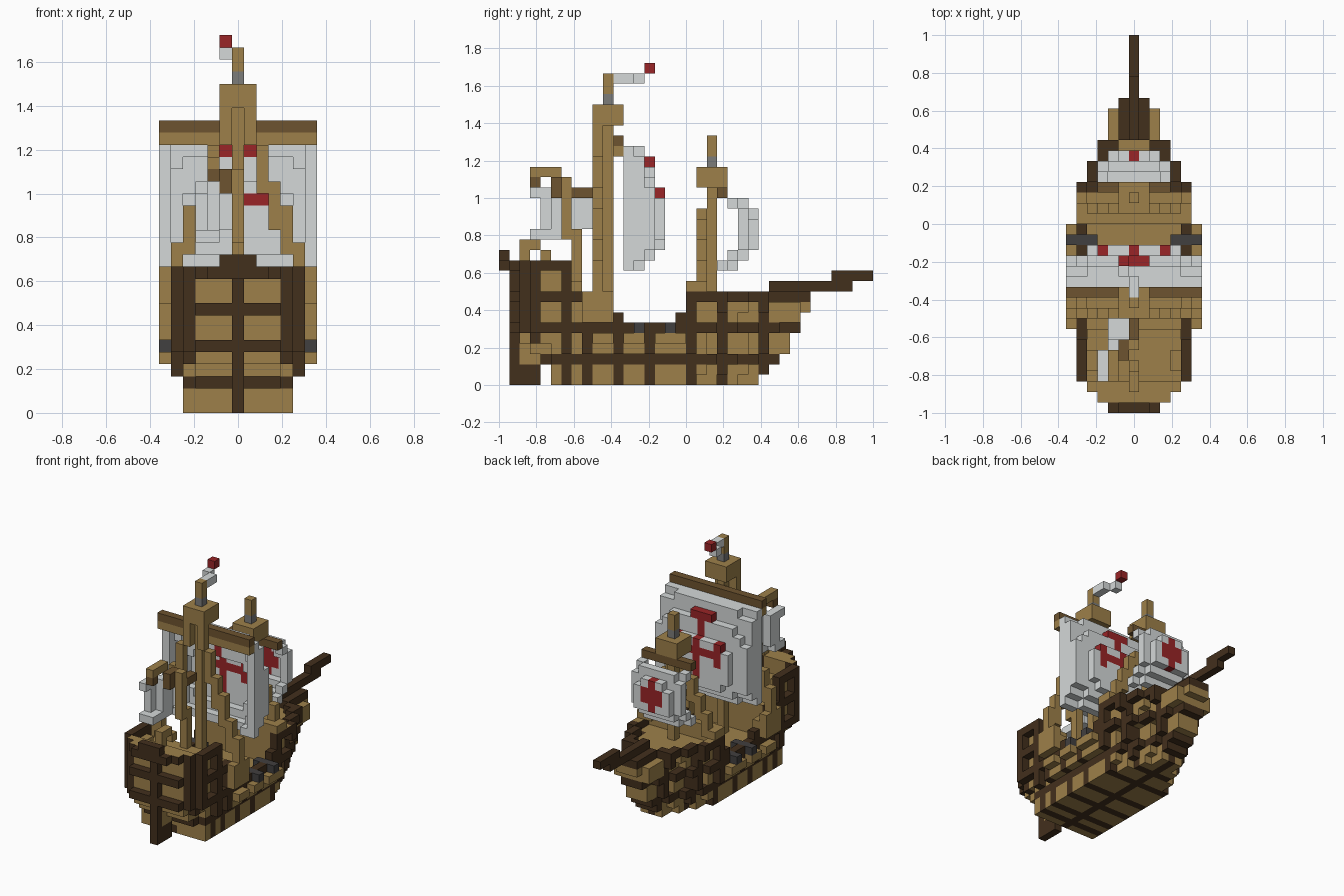
import bpy, bmesh
from mathutils import Vector

if "Cube" in bpy.data.objects:
    bpy.data.objects.remove(bpy.data.objects["Cube"])

U = 1 / 18  # edge of one block
TAN, DARK, BROWN, SAIL, RED, IRON, STEEL = range(7)
PALETTE = [("tan_wood", (.34, .216, .068)), ("dark_wood", (.055, .029, .012)),
           ("brown_wood", (.155, .087, .029)), ("sailcloth", (.66, .69, .69)),
           ("red_paint", (.32, .018, .02)), ("dark_iron", (.053, .05, .05)),
           ("grey_steel", (.2, .2, .195))]
MATS = []
for label, rgb in PALETTE:
    mat = bpy.data.materials.new(label)
    mat.use_nodes = True
    mat.diffuse_color = (*rgb, 1)
    mat.node_tree.nodes["Principled BSDF"].inputs["Base Color"].default_value = (*rgb, 1)
    MATS.append(mat)


def block(cells, xs, ys, zs, colour):
    """Fill an inclusive range of blocks; single numbers mean one block."""
    spans = [(s, s) if isinstance(s, int) else s for s in (xs, ys, zs)]
    for i in range(spans[0][0], spans[0][1] + 1):
        for j in range(spans[1][0], spans[1][1] + 1):
            for k in range(spans[2][0], spans[2][1] + 1):
                cells[i, j, k] = colour


def build(name, cells, planked=()):
    """Turn blocks into one mesh of outer faces; planked blocks get a tan top."""
    bm = bmesh.new()
    verts = {}

    def corner(p):
        key = tuple(round(c) for c in p)
        if key not in verts:
            x, y, z = key
            verts[key] = bm.verts.new(((x - .5) * U, y * U - 1, z * U))
        return verts[key]

    for cell, colour in cells.items():
        for axis in range(3):
            for side in (0, 1):
                n = list(cell)
                n[axis] += 2 * side - 1
                if tuple(n) in cells:
                    continue
                a, b = Vector((0, 0, 0)), Vector((0, 0, 0))
                a[(axis + 1) % 3] = 1
                b[(axis + 2) % 3] = 1
                o = Vector(cell)
                o[axis] += side
                loop = [o, o + a, o + a + b, o + b]
                if not side:
                    loop.reverse()
                top = axis == 2 and side and cell in planked
                bm.faces.new([corner(p) for p in loop]).material_index = TAN if top else colour
    mesh = bpy.data.meshes.new(name)
    bm.to_mesh(mesh)
    bm.free()
    for mat in MATS:
        mesh.materials.append(mat)
    obj = bpy.data.objects.new(name, mesh)
    bpy.context.collection.objects.link(obj)


# Hull: half width from bow taper, stern taper and a cap for each layer
BOW_END = [24, 25, 26, 27, 27, 28, 28, 29, 29]
STERN_START = [5, 5, 4, 3, 2, 1]
CAP = [4, 4, 4, 5]
RIBS = {3, 6, 8, 11, 14, 18, 21, 25}


def half_width(j, k):
    end = BOW_END[min(k, 8)]
    start = STERN_START[min(k, 5)]
    if j < start or j > end:
        return -1
    cap = CAP[k] if k < 4 else 5
    if k == 8 and j >= 26:
        cap = 1
    w = min(cap, (end - j) // 2 + 1, j - start + (4 if k < 2 else 3))
    # plank panels sit one block inside the dark frame at stern and bow
    panel = k > 2 and k % 3 != 2 and j not in RIBS and (4 <= j <= 7 or 18 < j < 26)
    return w - 1 if panel else w


def top_level(j):
    steps = [(6, 11), (7, 9), (8, 8), (10, 7), (11, 6), (16, 5), (17, 6), (18, 9), (29, 8)]
    return next(level for last, level in steps if j <= last)


def deck_level(j):
    return 9 if j <= 7 else 4 if j < 18 else 7


hull = {}
for j in range(1, 30):
    for k in range(top_level(j) + 1):
        w = half_width(j, k)
        for i in range(-w, w + 1):
            shell = (abs(i) == w or abs(i) > half_width(j - 1, k)
                     or abs(i) > half_width(j + 1, k))
            if k > deck_level(j) and not shell and j != 2:
                continue
            if j == 1 and k % 3 != 2 and i != 0:
                continue  # recessed panels of the stern wall
            stern = j <= 3 and abs(i) < 5
            rib = i in (0, -4, 4) if stern else j in RIBS or (j == 17 and k == 6)
            banded = (shell or j == 1) and (k % 3 == 2 or rib)
            floor = k == 0 and (i == 0 or j in RIBS)
            hull[i, j, k] = DARK if banded or floor or (stern and rib and j == 2) else TAN
# break of the stern deck and of the foredeck
block(hull, (-4, 4), 8, (5, 8), TAN)
block(hull, (-5, 5), 18, 9, TAN)
block(hull, (-4, 4), 18, (5, 8), TAN)
for s in (-1, 1):
    # channels along the widest part and cheek planks on the bow
    for j in range(8, 18):
        if j not in RIBS:
            block(hull, 6 * s, j, 4, TAN)
    block(hull, 6 * s, (8, 10), (6, 8), TAN)
    block(hull, 2 * s, (26, 28), (6, 7), TAN)

# Cannons poking through the bulwark
cannons = {}
for j in (13, 16):
    for s in (-1, 1):
        for i in (4, 5, 6):
            block(cannons, s * i, j, 5, IRON)
planked = {(i, j, k) for i, j, k in hull
           if (k == 11 and j <= 2) or (k == 8 and j in (19, 20))}
build("hull", {c: m for c, m in hull.items() if c not in cannons}, planked)
build("cannons", cannons)

rudder = {}
block(rudder, 0, (1, 3), (0, 1), DARK)
block(rudder, 0, (2, 3), (2, 3), TAN)
block(rudder, 0, 1, (2, 4), DARK)
build("rudder", rudder)

stern_board = {}
block(stern_board, (-2, 2), 0, 11, DARK)
block(stern_board, (-1, 1), 0, 12, DARK)
build("stern_board", stern_board)

bowsprit = {}
block(bowsprit, 0, (26, 33), 9, DARK)
block(bowsprit, 0, (32, 35), 10, DARK)
block(bowsprit, (-1, 1), (26, 29), 8, DARK)
build("bowsprit", bowsprit)


# Masts with lookout platforms and stepped shrouds
def mast(name, j, base, nest, shrouds):
    cells = {}
    block(cells, 0, j, (base, nest + 4), TAN)
    block(cells, (-1, 1), (j - 1, j + 1), (nest, nest + 1), TAN)
    block(cells, 0, j, nest + 2, STEEL)
    build(name, cells)
    ropes = {}
    for i, low, high in shrouds:
        for s in (-1, 1):
            block(ropes, s * i, j - 1, (low, high), TAN)
    build(name + "_shrouds", ropes)


mast("main_mast", 10, 5, 25, [(1, 22, 24), (2, 18, 21), (3, 15, 18),
                              (4, 13, 16), (5, 10, 13), (6, 6, 11)])
mast("fore_mast", 20, 8, 19, [(1, 15, 16), (2, 13, 15), (3, 11, 13), (4, 9, 11), (5, 9, 9)])

yards = {}
block(yards, (-6, 6), 11, 23, BROWN)
block(yards, (-6, 6), 11, 22, TAN)
block(yards, (-3, 3), 21, 18, BROWN)
build("yards", yards)


# Billowing square sails: each row has a depth and the half width of its crown
def sail(name, half, j0, low, rows, deep_edge, painted):
    cells = {}
    head = low + len(rows) - 1
    for k, (depth, crown) in enumerate(rows, low):
        for i in range(-half, half + 1):
            d = depth if abs(i) <= crown else depth - 1
            back = 0 if deep_edge and (abs(i) == half or k == head) else d
            block(cells, i, (j0 + back, j0 + d), k, RED if painted(abs(i), k) else SAIL)
    build(name, cells)


def anchor(i, k):
    return ((i <= 1 and k == 21) or (i == 0 and 14 <= k <= 21)
            or (i <= 3 and k == 17) or (i == 3 and 16 <= k <= 18))


def cross(i, k):
    return (i == 0 and 13 <= k <= 16) or (i <= 1 and 14 <= k <= 15)


sail("main_sail", 6, 12, 11,
     [(1, 4), (2, 4), (3, 3)] + [(3, 4)] * 4 + [(3, 3), (2, 5), (2, 4), (2, 1), (1, 4)],
     True, anchor)
sail("fore_sail", 3, 21, 11, [(1, 2), (2, 2)] + [(3, 2)] * 3 + [(3, 1), (2, 2)], False, cross)

# Stern mast with its slanted yard and side sail
stern_mast = {}
block(stern_mast, 0, 7, (10, 14), TAN)
block(stern_mast, 0, 6, (14, 19), TAN)
block(stern_mast, 0, 2, (12, 13), TAN)
block(stern_mast, 0, 3, 13, TAN)
block(stern_mast, 0, 4, 12, TAN)
build("stern_mast", stern_mast)

stern_yard = {}
block(stern_yard, 0, (7, 8), 18, BROWN)
block(stern_yard, -1, (5, 6), (18, 19), BROWN)
block(stern_yard, -2, (3, 5), 20, TAN)
block(stern_yard, -2, 3, 19, BROWN)
build("stern_yard", stern_yard)

stern_sail = {}
block(stern_sail, (-2, -1), (7, 8), (15, 17), SAIL)
block(stern_sail, -2, (5, 6), (14, 18), SAIL)
block(stern_sail, -3, (4, 5), (15, 18), SAIL)
block(stern_sail, (-3, -2), (3, 4), 14, SAIL)
block(stern_sail, -3, 3, 18, SAIL)
build("stern_sail", stern_sail)

pennant = {}
block(pennant, 0, (11, 12), 29, SAIL)
block(pennant, -1, 13, 29, SAIL)
block(pennant, -1, 14, 30, RED)
build("pennant", pennant)
